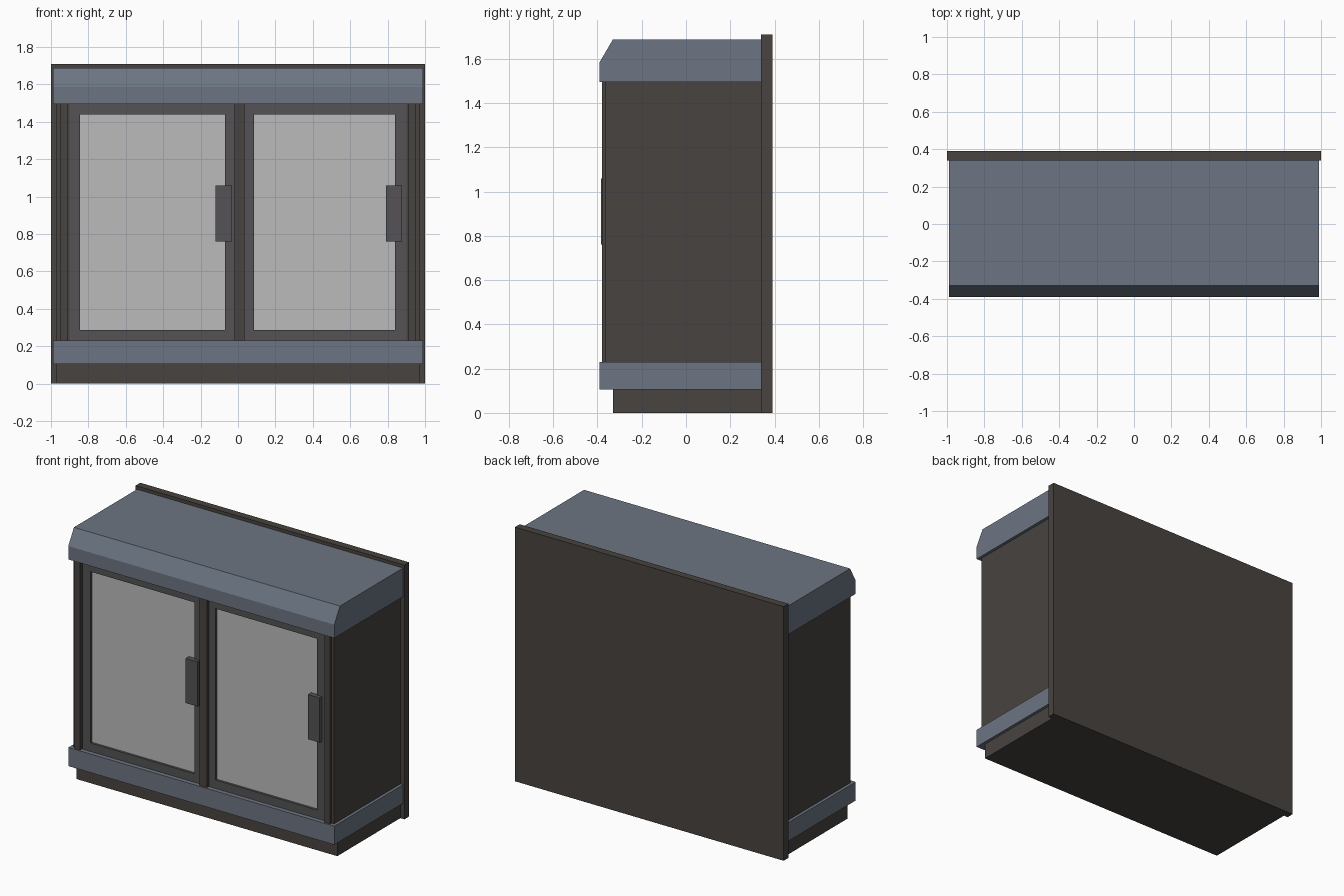
import bpy, bmesh

if "Cube" in bpy.data.objects:
    bpy.data.objects.remove(bpy.data.objects["Cube"])


def material(name, rgb):
    m = bpy.data.materials.new(name)
    m.diffuse_color = (*rgb, 1)
    m.use_nodes = True
    m.node_tree.nodes["Principled BSDF"].inputs["Base Color"].default_value = m.diffuse_color
    return m


BROWN = material("dark_brown", (0.065, 0.057, 0.050))
BLUE = material("slate_blue", (0.150, 0.178, 0.225))
FRAME = material("frame_grey", (0.090, 0.086, 0.092))
GLASS = material("glass_grey", (0.50, 0.50, 0.50))


def finish(name, bm, mat):
    bmesh.ops.recalc_face_normals(bm, faces=bm.faces)
    me = bpy.data.meshes.new(name)
    bm.to_mesh(me)
    bm.free()
    me.materials.append(mat)
    ob = bpy.data.objects.new(name, me)
    bpy.context.collection.objects.link(ob)
    return ob


def prism(name, profile, x0, x1, mat):
    """Extrude a (y, z) profile along x."""
    bm = bmesh.new()
    face = bm.faces.new([bm.verts.new((x0, y, z)) for y, z in profile])
    geom = bmesh.ops.extrude_face_region(bm, geom=[face])["geom"]
    moved = [v for v in geom if isinstance(v, bmesh.types.BMVert)]
    bmesh.ops.translate(bm, verts=moved, vec=(x1 - x0, 0, 0))
    return finish(name, bm, mat)


def box(name, x, y, z, mat):
    profile = [(y[0], z[0]), (y[1], z[0]), (y[1], z[1]), (y[0], z[1])]
    return prism(name, profile, x[0], x[1], mat)


def door_frame(name, outer, inner, y, mat):
    """Rectangular ring in the xz plane; outer and inner are (x0, x1, z0, z1)."""
    bm = bmesh.new()
    rings = []
    for x0, x1, z0, z1 in (outer, inner):
        rings.append([bm.verts.new((a, y[0], b)) for a, b in
                      ((x0, z0), (x1, z0), (x1, z1), (x0, z1))])
    faces = [bm.faces.new((rings[0][i], rings[0][(i + 1) % 4],
                           rings[1][(i + 1) % 4], rings[1][i])) for i in range(4)]
    geom = bmesh.ops.extrude_face_region(bm, geom=faces)["geom"]
    moved = [v for v in geom if isinstance(v, bmesh.types.BMVert)]
    bmesh.ops.translate(bm, verts=moved, vec=(0, y[1] - y[0], 0))
    return finish(name, bm, mat)


# Back panel, plinth and blue trim
box("back_panel", (-1, 1), (0.34, 0.39), (0, 1.71), BROWN)
box("plinth", (-0.97, 0.97), (-0.33, 0.34), (0, 0.105), BROWN)
box("base_band", (-0.99, 0.99), (-0.39, 0.34), (0.105, 0.23), BLUE)
prism("top_hood", [(-0.39, 1.495), (-0.39, 1.585), (-0.33, 1.688),
                   (0.34, 1.688), (0.34, 1.495)], -0.99, 0.99, BLUE)

# Side walls and front posts
for side, s in (("left", -1), ("right", 1)):
    box(side + "_wall", sorted((s * 0.94, s * 0.97)), (-0.365, 0.34), (0.23, 1.495), BROWN)
    box(side + "_jamb", sorted((s * 0.895, s * 0.94)), (-0.355, -0.30), (0.23, 1.495), BROWN)
    box(side + "_post", sorted((s * 0.91, s * 0.95)), (-0.38, -0.355), (0.23, 1.495), BROWN)
box("centre_post", (-0.02, 0.035), (-0.38, -0.30), (0.23, 1.495), BROWN)

# Sliding doors: frame, glass and handle
for side, x0, x1, g0, g1, h in (("left", -0.90, -0.02, -0.845, -0.07, -0.12),
                                ("right", 0.035, 0.90, 0.085, 0.84, 0.79)):
    door_frame(side + "_door_frame", (x0, x1, 0.23, 1.495), (g0, g1, 0.287, 1.44),
               (-0.36, -0.32), FRAME)
    box(side + "_door_glass", (g0, g1), (-0.345, -0.335), (0.287, 1.44), GLASS)
    box(side + "_handle", (h, h + 0.088), (-0.385, -0.35), (0.76, 1.06), FRAME)
